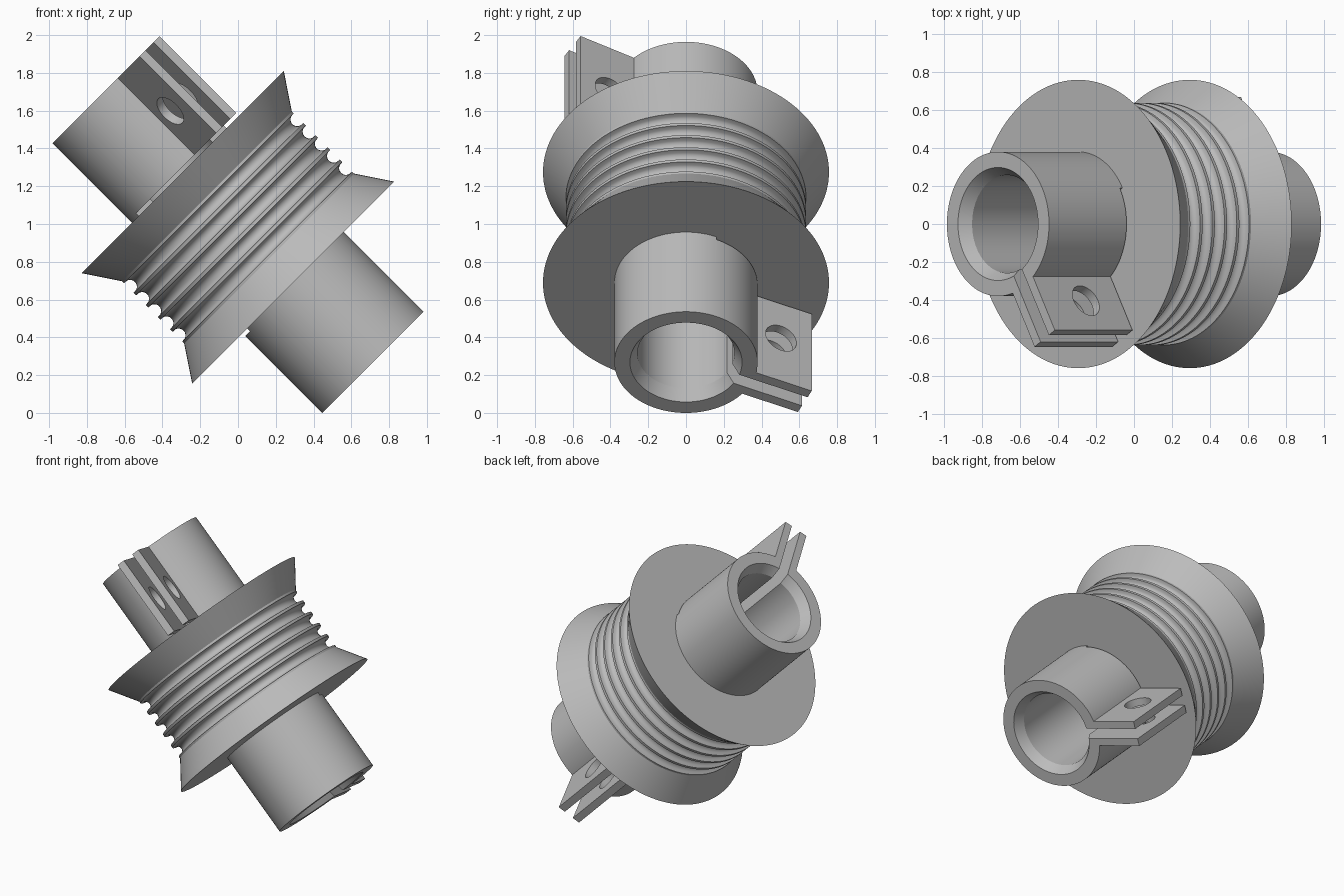
import bpy, bmesh, math
from mathutils import Matrix, Vector

cube = bpy.data.objects.get("Cube")
if cube:
    bpy.data.objects.remove(cube, do_unlink=True)

# Main sizes
TUBE_R, BORE_R, RIM_R, HALF_LEN = 0.379, 0.257, 0.297, 1.01
FLANGE_R, DRUM_R, FLANGE_A, DRUM_A = 0.757, 0.636, 0.414, 0.233
GAP = 0.02
SEGMENTS = 128

grey = bpy.data.materials.new("plain grey")
grey.use_nodes = True
colour = (0.5, 0.5, 0.5, 1)
grey.diffuse_color = colour
grey.node_tree.nodes["Principled BSDF"].inputs["Base Color"].default_value = colour


def make_object(name, bm):
    bmesh.ops.recalc_face_normals(bm, faces=bm.faces)
    mesh = bpy.data.meshes.new(name)
    bm.to_mesh(mesh)
    bm.free()
    mesh.materials.append(grey)
    obj = bpy.data.objects.new(name, mesh)
    bpy.context.collection.objects.link(obj)
    return obj


def lathe(name, profile):
    """Revolve a closed (radius, height) profile about local z."""
    bm = bmesh.new()
    rings = []
    for i in range(SEGMENTS):
        t = 2 * math.pi * i / SEGMENTS
        rings.append([bm.verts.new((r * math.cos(t), r * math.sin(t), z)) for r, z in profile])
    n = len(profile)
    for i, ring in enumerate(rings):
        following = rings[(i + 1) % SEGMENTS]
        for j in range(n):
            k = (j + 1) % n
            bm.faces.new((ring[j], following[j], following[k], ring[k]))
    return make_object(name, bm)


def block(name, t0, t1, half_width, a0, a1, angle):
    """Box running radially from t0 to t1 at an angle about local z."""
    bm = bmesh.new()
    size = Vector((t1 - t0, 2 * half_width, abs(a1 - a0)))
    centre = Vector(((t0 + t1) / 2, 0, (a0 + a1) / 2))
    bmesh.ops.create_cube(bm, size=1, matrix=Matrix.Rotation(angle, 4, 'Z')
                          @ Matrix.Translation(centre) @ Matrix.Diagonal(size).to_4x4())
    return make_object(name, bm)


def bolt_hole(name, t, a, radius, angle):
    bm = bmesh.new()
    place = (Matrix.Rotation(angle, 4, 'Z') @ Matrix.Translation((t, 0, a))
             @ Matrix.Rotation(math.pi / 2, 4, 'X'))
    bmesh.ops.create_cone(bm, cap_ends=True, segments=48, radius1=radius,
                          radius2=radius, depth=0.4, matrix=place)
    return make_object(name, bm)


def combine(target, tool, operation):
    tool.hide_render = True
    mod = target.modifiers.new(operation, 'BOOLEAN')
    mod.operation, mod.solver, mod.object = operation, 'EXACT', tool
    bpy.ops.object.select_all(action='DESELECT')
    bpy.context.view_layer.objects.active = target
    target.select_set(True)
    bpy.ops.object.modifier_apply(modifier=mod.name)
    bpy.data.objects.remove(tool, do_unlink=True)


# Spool profile: tubes, flared flanges, five round grooves and a chamfered bore
profile = [(BORE_R, -HALF_LEN + 0.065), (RIM_R, -HALF_LEN), (TUBE_R, -HALF_LEN),
           (TUBE_R, -FLANGE_A), (FLANGE_R, -FLANGE_A), (DRUM_R, -DRUM_A)]
for i in range(-2, 3):
    for s in range(11):
        t = math.pi * s / 10
        profile.append((DRUM_R - 0.01 - 0.036 * math.sin(t), i * 0.091 - 0.036 * math.cos(t)))
        if s in (0, 10):
            profile[-1] = (DRUM_R, profile[-1][1])
profile += [(r, -a) for r, a in reversed(profile[:6])]
spool = lathe("spool", profile)

# Split clamp at each end: lugs, relief cut beside the flange, slit, bolt hole
for side, degrees in ((1, -60), (-1, 115)):
    ang = math.radians(degrees)
    face, free, end = side * FLANGE_A, side * (FLANGE_A + GAP), side * HALF_LEN
    combine(spool, block("lugs", 0.3, 0.694, 0.087, free, end, ang), 'UNION')
    combine(spool, block("relief", 0, 0.45, 0.5, face, free, ang), 'DIFFERENCE')
    combine(spool, block("slit", 0.1, 0.8, 0.035, face, side * 1.1, ang), 'DIFFERENCE')
    combine(spool, bolt_hole("hole", 0.515, side * 0.69, 0.09, ang), 'DIFFERENCE')

# Smooth round surfaces, then tilt the axis
bpy.ops.object.shade_smooth_by_angle(angle=math.radians(30))
spool.matrix_world = Matrix.Translation((0, 0, 0.982)) @ Matrix.Rotation(-math.pi / 4, 4, 'Y')
